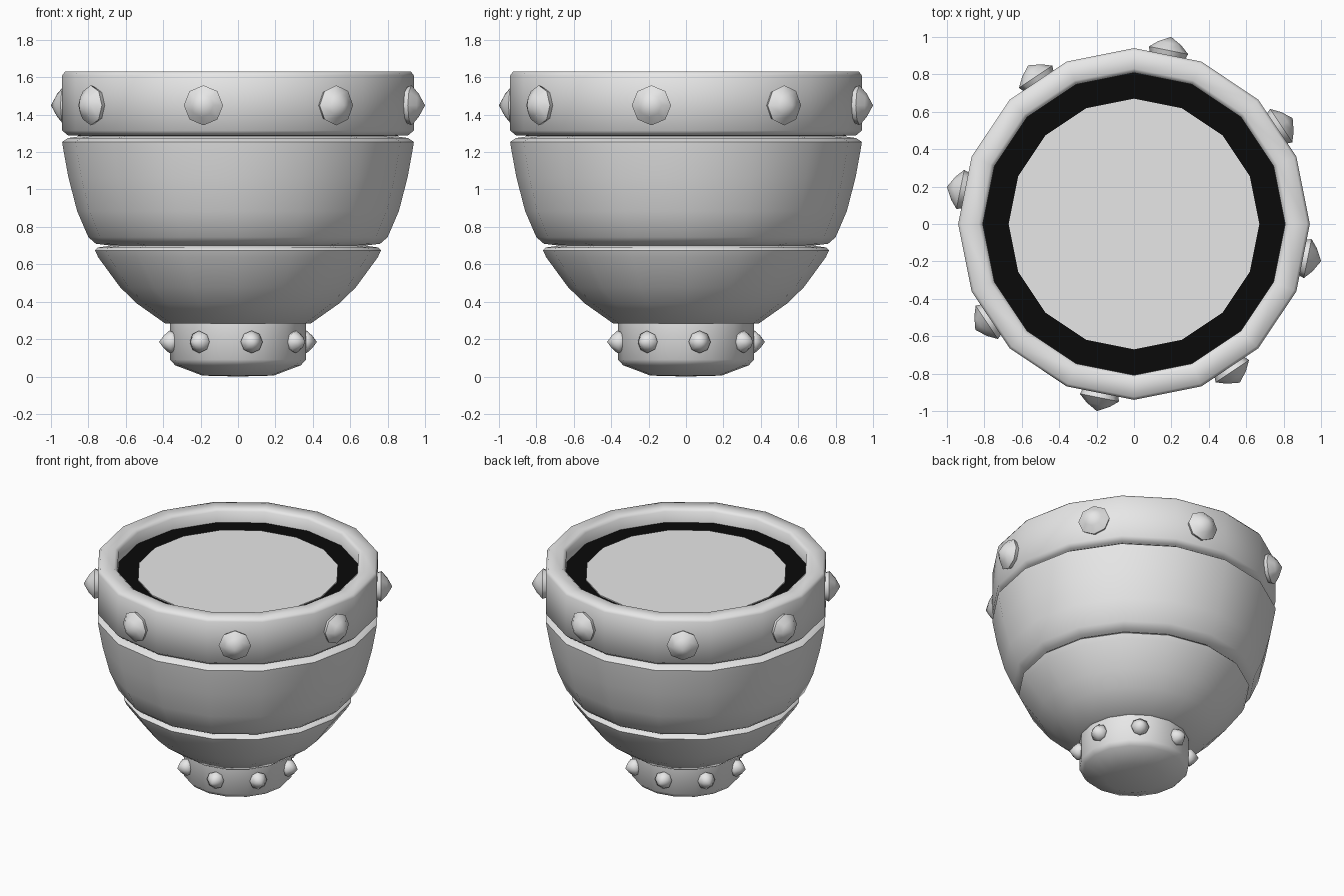
import bpy, bmesh
from math import pi, cos, sin, radians
from mathutils import Matrix

SIDES = 16

cube = bpy.data.objects.get("Cube")
if cube:
    bpy.data.objects.remove(cube, do_unlink=True)


def material(name, rgb):
    m = bpy.data.materials.new(name)
    m.use_nodes = True
    m.diffuse_color = (*rgb, 1)
    m.node_tree.nodes["Principled BSDF"].inputs["Base Color"].default_value = (*rgb, 1)
    return m


grey = material("light grey", (0.8, 0.8, 0.8))
black = material("black", (0.003, 0.003, 0.003))


def lathe(name, profile, mat, sides=SIDES, smooth=60):
    """Revolve (radius, height) points around z; radius 0 closes at a pole."""
    bm = bmesh.new()
    rings = []
    for r, z in profile:
        if r == 0:
            rings.append([bm.verts.new((0, 0, z))] * sides)
        else:
            rings.append([bm.verts.new((r * cos(2 * pi * i / sides), r * sin(2 * pi * i / sides), z))
                          for i in range(sides)])
    for a, b in zip(rings, rings[1:]):
        for i in range(sides):
            j = (i + 1) % sides
            bm.faces.new(list(dict.fromkeys((a[i], a[j], b[j], b[i]))))
    mesh = bpy.data.meshes.new(name)
    bm.to_mesh(mesh)
    bm.free()
    mesh.materials.append(mat)
    obj = bpy.data.objects.new(name, mesh)
    bpy.context.collection.objects.link(obj)
    bpy.ops.object.select_all(action="DESELECT")
    obj.select_set(True)
    bpy.context.view_layer.objects.active = obj
    bpy.ops.object.shade_smooth_by_angle(angle=radians(smooth))
    return obj


# Stacked shells, each profile running from bottom to top
lathe("foot", [(0, 0), (0.19, 0.005), (0.336, 0.06), (0.363, 0.09), (0.363, 0.285), (0.3, 0.29)], grey)
lathe("lower_bowl", [(0.3, 0.28), (0.39, 0.284), (0.54, 0.39), (0.63, 0.477), (0.747, 0.637),
                     (0.765, 0.675), (0.75, 0.69), (0.68, 0.7)], grey)
lathe("upper_bowl", [(0.68, 0.7), (0.76, 0.71), (0.80, 0.745), (0.86, 0.884), (0.907, 1.066),
                     (0.935, 1.22), (0.94, 1.255), (0.91, 1.275), (0.82, 1.288)], grey)
lathe("rim", [(0.81, 1.285), (0.91, 1.29), (0.94, 1.315), (0.94, 1.61), (0.925, 1.63),
              (0.83, 1.632), (0.808, 1.615), (0.808, 1.5)], grey)

# Contents: dark filling with a pale disc resting on it
lathe("dark_filling", [(0.808, 1.535), (0, 1.535)], black)
lathe("pale_disc", [(0.67, 1.535), (0.67, 1.543), (0, 1.543)], grey)


def stud_ring(name, start, height, base, radius, length):
    """Eight domed studs pointing outward, one on every second flat."""
    profile = [(radius * 0.9, 0), (radius, length * 0.28), (radius * 0.58, length * 0.66), (0, length)]
    for k in range(8):
        stud = lathe(f"{name}_{k + 1}", profile, grey, sides=8)
        stud.matrix_world = (Matrix.Rotation(radians(start + 45 * k), 4, "Z")
                             @ Matrix.Translation((base, 0, height))
                             @ Matrix.Rotation(pi / 2, 4, "Y"))


stud_ring("rim_stud", -11.25, 1.45, 0.918, 0.107, 0.102)
stud_ring("foot_stud", 11.25, 0.185, 0.353, 0.06, 0.077)
